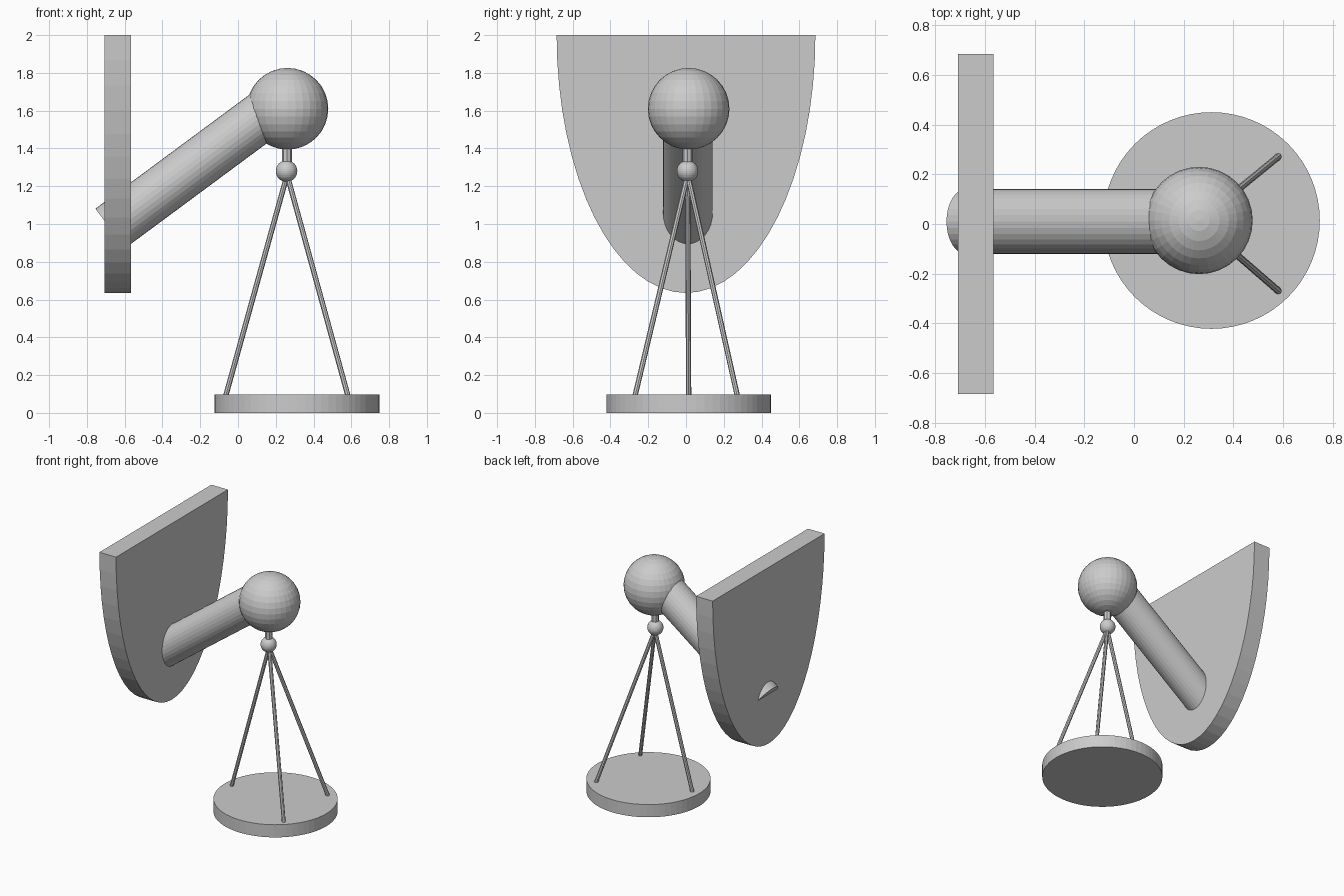
import bpy, bmesh, math
from mathutils import Vector, Matrix

if "Cube" in bpy.data.objects:
    bpy.data.objects.remove(bpy.data.objects["Cube"], do_unlink=True)

GREY = (0.6, 0.6, 0.6, 1)
mat = bpy.data.materials.new("plain_grey")
mat.use_nodes = True
mat.diffuse_color = GREY
mat.node_tree.nodes["Principled BSDF"].inputs["Base Color"].default_value = GREY


def finish(name, bm):
    bmesh.ops.recalc_face_normals(bm, faces=bm.faces)
    mesh = bpy.data.meshes.new(name)
    bm.to_mesh(mesh)
    bm.free()
    mesh.materials.append(mat)
    obj = bpy.data.objects.new(name, mesh)
    bpy.context.collection.objects.link(obj)
    return obj


def rod(name, start, end, radius, sides):
    """Capped cylinder between two points."""
    a, b = Vector(start), Vector(end)
    axis = b - a
    turn = axis.to_track_quat('Z', 'Y').to_matrix().to_4x4()
    bm = bmesh.new()
    bmesh.ops.create_cone(bm, cap_ends=True, segments=sides, radius1=radius,
                          radius2=radius, depth=axis.length,
                          matrix=Matrix.Translation((a + b) / 2) @ turn)
    return finish(name, bm)


def ball(name, centre, radius):
    bm = bmesh.new()
    bmesh.ops.create_uvsphere(bm, u_segments=32, v_segments=16, radius=radius,
                              matrix=Matrix.Translation(centre))
    return finish(name, bm)


# Wall plate: half ellipse with a flat top, extruded along x
bm = bmesh.new()
steps = 32
outline = []
for i in range(steps + 1):
    t = math.pi * i / steps
    outline.append(bm.verts.new((-0.708, 0.685 * math.cos(t), 2 - 1.365 * math.sin(t))))
face = bm.faces.new(outline)
moved = bmesh.ops.extrude_face_region(bm, geom=[face])["geom"]
bmesh.ops.translate(bm, vec=(0.142, 0, 0),
                    verts=[v for v in moved if isinstance(v, bmesh.types.BMVert)])
finish("wall_plate", bm)

# Slanted arm, poking slightly through the plate, and the ball at its end
Y = 0.014
rod("arm", (-0.677, 0.01, 0.976), (0.2, 0.01, 1.625), 0.131, 32)
ball("large_ball", (0.262, Y, 1.61), 0.216)

# Hanger below the ball
rod("hanger_stem", (0.259, Y - 0.006, 1.27), (0.259, Y - 0.006, 1.45), 0.027, 8)
ball("small_ball", (0.257, Y - 0.006, 1.28), 0.057)

# Three struts down to the round tray
feet = {"strut_right": (-0.065, Y, 0.09),
        "strut_front": (0.582, -0.27, 0.09),
        "strut_back": (0.582, 0.272, 0.09)}
for name, foot in feet.items():
    rod(name, foot, (0.26, Y - 0.005, 1.26), 0.014, 8)

rod("tray", (0.312, Y, 0), (0.312, Y, 0.098), 0.436, 64)
